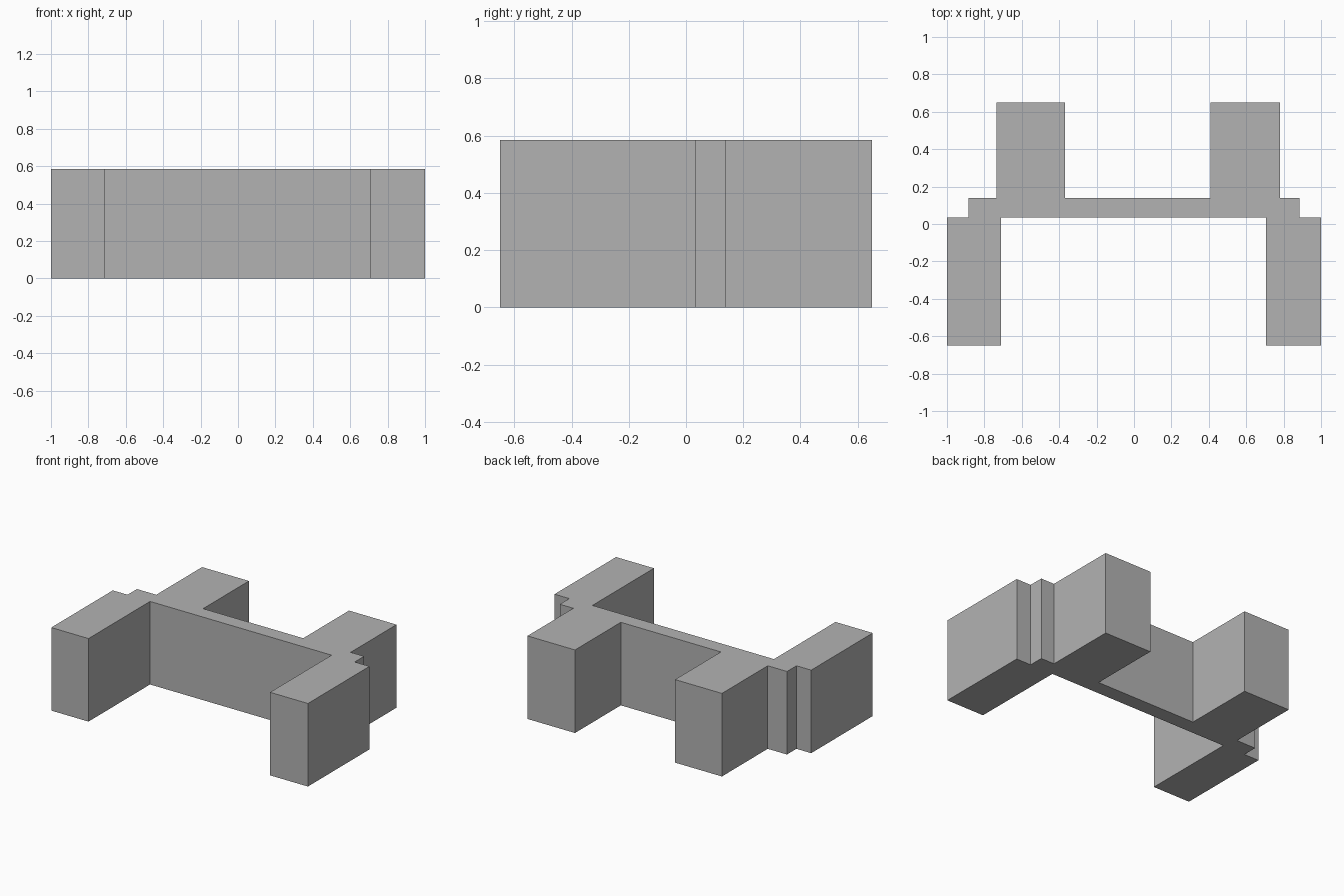
import bpy
import bmesh

cube = bpy.data.objects.get("Cube")
if cube:
    bpy.data.objects.remove(cube, do_unlink=True)

HEIGHT = 0.585
FRONT, WALL_FRONT, WALL_BACK, BACK = -0.65, 0.035, 0.14, 0.65

# Plain grey material
grey = bpy.data.materials.new("plain grey")
grey.use_nodes = True
colour = (0.45, 0.45, 0.45, 1)
grey.diffuse_color = colour
grey.node_tree.nodes["Principled BSDF"].inputs["Base Color"].default_value = colour

# Floor plan: front wings, stepped shoulders, back wings, thin middle wall
outline = [
    (-1, FRONT), (-0.71, FRONT), (-0.71, WALL_FRONT),
    (0.705, WALL_FRONT), (0.705, FRONT), (1, FRONT),
    (1, WALL_FRONT), (0.885, WALL_FRONT), (0.885, WALL_BACK),
    (0.78, WALL_BACK), (0.78, BACK), (0.41, BACK), (0.41, WALL_BACK),
    (-0.37, WALL_BACK), (-0.37, BACK), (-0.735, BACK), (-0.735, WALL_BACK),
    (-0.885, WALL_BACK), (-0.885, WALL_FRONT), (-1, WALL_FRONT),
]

# Raise the floor plan into one solid block
bm = bmesh.new()
floor = bm.faces.new([bm.verts.new((x, y, 0)) for x, y in outline])
raised = bmesh.ops.extrude_face_region(bm, geom=[floor], use_keep_orig=True)
top_verts = [v for v in raised["geom"] if isinstance(v, bmesh.types.BMVert)]
bmesh.ops.translate(bm, verts=top_verts, vec=(0, 0, HEIGHT))
bmesh.ops.recalc_face_normals(bm, faces=bm.faces)

mesh = bpy.data.meshes.new("building_block")
bm.to_mesh(mesh)
bm.free()
mesh.materials.append(grey)
block = bpy.data.objects.new("building_block", mesh)
bpy.context.collection.objects.link(block)
